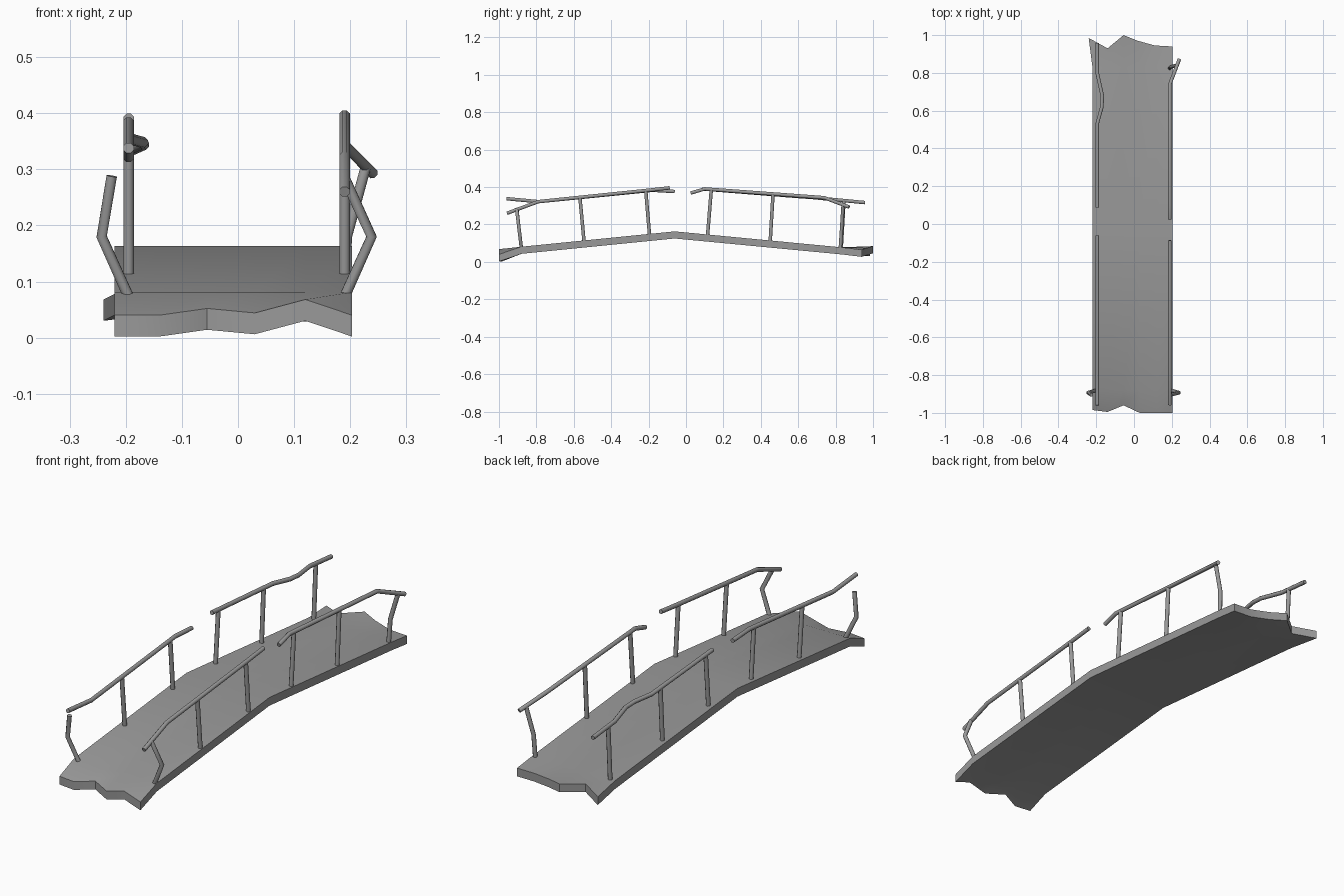
import bpy, bmesh, math
from mathutils import Vector

cube = bpy.data.objects.get("Cube")
if cube:
    bpy.data.objects.remove(cube, do_unlink=True)

grey = bpy.data.materials.new("weathered_grey")
grey.use_nodes = True
shade = (0.32, 0.32, 0.32, 1)
grey.diffuse_color = shade
grey.node_tree.nodes["Principled BSDF"].inputs["Base Color"].default_value = shade


def finish(name, bm, angle):
    bmesh.ops.recalc_face_normals(bm, faces=bm.faces)
    mesh = bpy.data.meshes.new(name)
    bm.to_mesh(mesh)
    bm.free()
    mesh.materials.append(grey)
    ob = bpy.data.objects.new(name, mesh)
    bpy.context.collection.objects.link(ob)
    bpy.ops.object.select_all(action="DESELECT")
    bpy.context.view_layer.objects.active = ob
    ob.select_set(True)
    bpy.ops.object.shade_smooth_by_angle(angle=math.radians(angle))
    return ob


def tube(name, points, radius=0.01, sides=8):
    """Faceted pole swept along a few points."""
    pts = [Vector(p) for p in points]
    bm = bmesh.new()
    rings = []
    for i, p in enumerate(pts):
        along = (pts[min(i + 1, len(pts) - 1)] - pts[max(i - 1, 0)]).normalized()
        ref = Vector((1, 0, 0))
        u = (ref - along * ref.dot(along)).normalized()
        v = along.cross(u)
        rings.append([bm.verts.new(p + radius * (u * math.cos(a) + v * math.sin(a)))
                      for a in (math.tau * (k + 0.5) / sides for k in range(sides))])
    for a, b in zip(rings, rings[1:]):
        for k in range(sides):
            n = (k + 1) % sides
            bm.faces.new((a[k], a[n], b[n], b[k]))
    bm.faces.new(rings[0])
    bm.faces.new(rings[-1])
    return finish(name, bm, 50)


# Arched deck slab with broken ends
columns = [-0.22, -0.14, -0.055, 0.03, 0.12, 0.203]
front_y = [-0.985, -0.995, -0.96, -1, -1, -1]
front_z = [0.04, 0.04, 0.052, 0.044, 0.068, 0.04]
back_x = [-0.24, -0.14, -0.055, 0.02, 0.11, 0.203]
back_y = [0.985, 0.93, 1, 0.97, 0.945, 0.94]
back_z = [0.068, 0.08, 0.084, 0.075, 0.067, 0.065]
rows = [list(zip(columns, front_y, front_z))]
rows += [[(x, y, z) for x in columns] for y, z in ((-0.88, 0.081), (-0.06, 0.163), (0.83, 0.078))]
rows.append(list(zip(back_x, back_y, back_z)))

bm = bmesh.new()
thick = Vector((0, 0, 0.038))
top = [[bm.verts.new(p) for p in row] for row in rows]
low = [[bm.verts.new(Vector(p) - thick) for p in row] for row in rows]
for layer in (top, low):
    for a, b in zip(layer, layer[1:]):
        for k in range(len(columns) - 1):
            bm.faces.new((a[k], a[k + 1], b[k + 1], b[k]))
rim_top, rim_low = ([*g[0], *[r[-1] for r in g[1:-1]], *g[-1][::-1],
                     *[r[0] for r in g[-2:0:-1]]] for g in (top, low))
for k in range(len(rim_top)):
    n = (k + 1) % len(rim_top)
    bm.faces.new((rim_top[k], rim_top[n], rim_low[n], rim_low[k]))
finish("deck", bm, 30)

# Straight posts on both sides, leaning square to the slope
L, R = 0.19, -0.195
posts = {"lower_front": ((-0.545, 0.108), (-0.567, 0.343)),
         "upper_front": ((-0.195, 0.143), (-0.215, 0.38)),
         "upper_back": ((0.115, 0.14), (0.135, 0.383)),
         "lower_back": ((0.45, 0.108), (0.465, 0.358))}
for label, ends in posts.items():
    for side, x in (("left", L), ("right", R)):
        tube(f"{side}_{label}_post", [(x, y, z) for y, z in ends])
tube("right_back_end_post", [(R, 0.83, 0.072), (R, 0.845, 0.33)])

# Bent end posts
tube("left_front_bent_post", [(L, -0.88, 0.073), (0.238, -0.893, 0.18), (0.192, -0.905, 0.28)])
tube("right_front_bent_post", [(R, -0.88, 0.073), (-0.243, -0.893, 0.18), (-0.225, -0.905, 0.288)])
tube("left_back_bent_post", [(L, 0.825, 0.072), (0.194, 0.832, 0.18), (0.228, 0.84, 0.305)])

# Four handrails, each bent in its own way
tube("left_front_rail", [(L, -0.957, 0.26), (L, -0.79, 0.322), (L, -0.2, 0.383), (L, -0.087, 0.396)])
tube("right_front_rail", [(R, -0.96, 0.338), (R, -0.79, 0.322), (R, -0.18, 0.383), (R, -0.06, 0.376)])
tube("left_back_rail", [(L, 0.025, 0.368), (L, 0.1, 0.39), (L, 0.74, 0.343), (0.24, 0.872, 0.293)])
tube("right_back_rail", [(R, 0.087, 0.39), (R, 0.53, 0.355), (-0.17, 0.62, 0.348),
                         (-0.168, 0.68, 0.344), (R, 0.8, 0.332), (R, 0.957, 0.317)])
